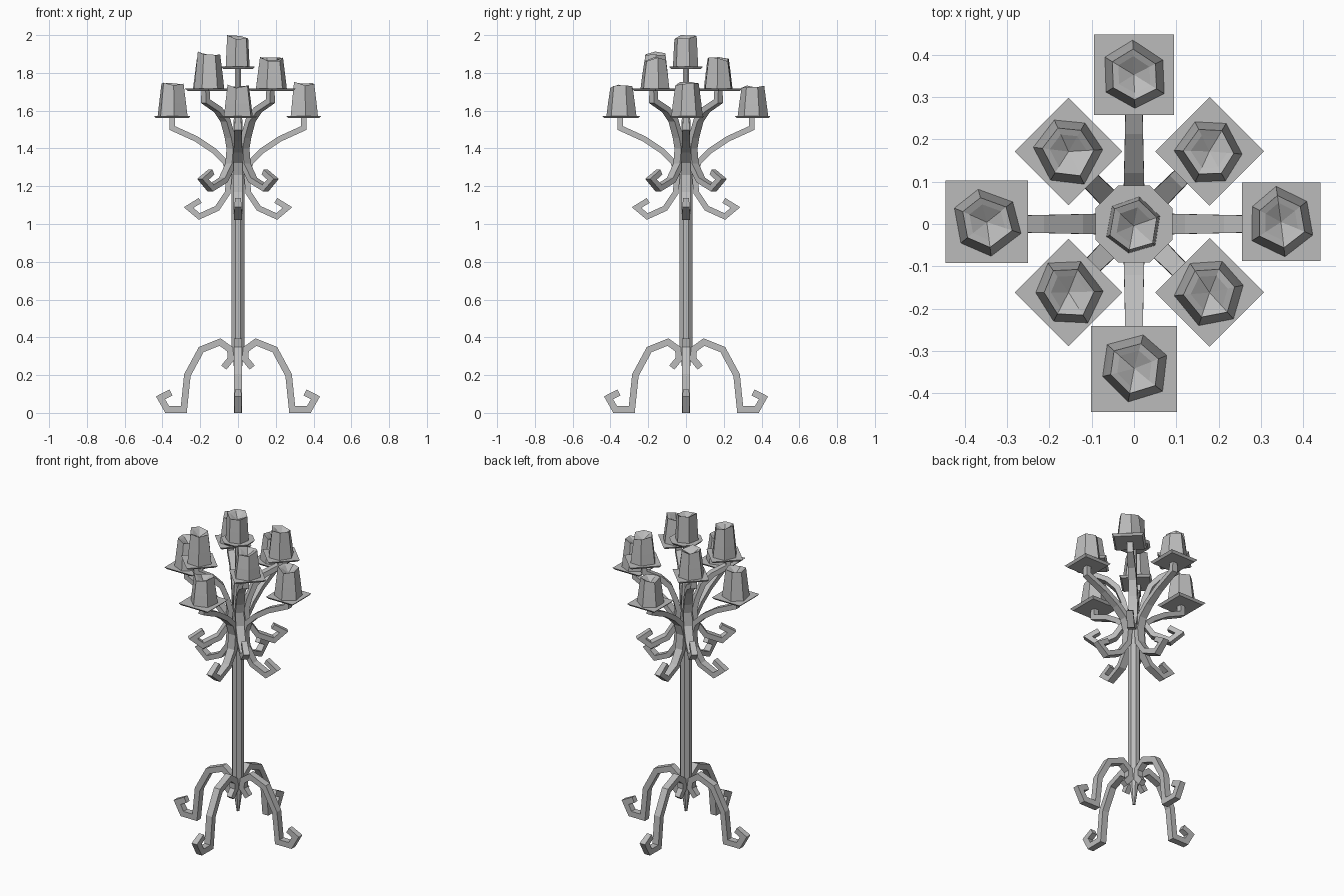
import bpy
import bmesh
import math
import random
from mathutils import Vector, Matrix

random.seed(4)
cube = bpy.data.objects.get("Cube")
if cube:
    bpy.data.objects.remove(cube, do_unlink=True)

grey = bpy.data.materials.new("plain grey")
grey.use_nodes = True
colour = (0.5, 0.5, 0.5, 1)
grey.diffuse_color = colour
grey.node_tree.nodes["Principled BSDF"].inputs["Base Color"].default_value = colour


def make_object(name, bm, matrix=Matrix()):
    bmesh.ops.recalc_face_normals(bm, faces=bm.faces)
    mesh = bpy.data.meshes.new(name)
    bm.to_mesh(mesh)
    bm.free()
    mesh.materials.append(grey)
    obj = bpy.data.objects.new(name, mesh)
    obj.matrix_world = matrix
    bpy.context.collection.objects.link(obj)
    return obj


def skin(bm, rings):
    """Joins rings of vertices and caps both ends."""
    n = len(rings[0])
    for a, b in zip(rings, rings[1:]):
        for i in range(n):
            j = (i + 1) % n
            bm.faces.new((a[i], a[j], b[j], b[i]))
    bm.faces.new(rings[0])
    bm.faces.new(rings[-1])


def loft(name, sections, sides, turn, location=(0, 0, 0)):
    """Stacks regular polygons given as (height, radius)."""
    bm = bmesh.new()
    angles = [math.radians(turn) + math.tau * i / sides for i in range(sides)]
    skin(bm, [[bm.verts.new((r * math.cos(a), r * math.sin(a), z)) for a in angles]
              for z, r in sections])
    return make_object(name, bm, Matrix.Translation(location))


def bar(name, path, thick, widths, angle):
    """Sweeps a mitred rectangle along a path of (radius, height)."""
    bm = bmesh.new()
    pts = [Vector(p) for p in path]
    rings = []
    for i, p in enumerate(pts):
        before = (p - pts[i - 1]).normalized() if i else None
        after = (pts[i + 1] - p).normalized() if i + 1 < len(pts) else None
        before, after = before or after, after or before
        tangent = (before + after).normalized()
        offset = Vector((-tangent.y, tangent.x)) * thick / 2 / max(tangent.dot(after), 0.6)
        w = widths[0] + (widths[1] - widths[0]) * math.sin(math.pi * i / (len(pts) - 1))
        a, b = p + offset, p - offset
        rings.append([bm.verts.new((q.x, s * w / 2, q.y))
                      for q, s in ((a, -1), (a, 1), (b, 1), (b, -1))])
    skin(bm, rings)
    return make_object(name, bm, Matrix.Rotation(math.radians(angle), 4, 'Z'))


def candle(name, location, radius, top, height, turn):
    """Uneven six-sided candle with a sunken wax pool."""
    bm = bmesh.new()
    angles = [math.radians(turn + 60 * i + random.uniform(-5, 5)) for i in range(6)]
    wobble = [random.uniform(0.93, 1.05) for _ in angles]
    drop = [random.uniform(0, 0.022) for _ in angles]
    drop[2] = 0
    rings = []
    for level, r, sag in ((0, radius, 0), (0.4, radius * 0.6 + top * 0.4, 0),
                          (1, top, 1), (0.96, top * 0.72, 1)):
        rings.append([bm.verts.new((r * k * math.cos(a), r * k * math.sin(a),
                                    height * level - d * sag))
                      for a, k, d in zip(angles, wobble, drop)])
    skin(bm, rings)
    pool = [f for f in bm.faces if all(v in rings[-1] for v in f.verts)]
    centre = bmesh.ops.poke(bm, faces=pool)["verts"][0]
    centre.co.z -= 0.025
    make_object(name, bm, Matrix.Translation(location))


# Central pole with pointed foot and slim neck
loft("pole", [(0.13, 0.008), (0.2, 0.018), (0.34, 0.036), (1.3, 0.036),
              (1.56, 0.024), (1.6, 0.017), (1.825, 0.017)], 8, 22.5)
loft("top_plate", [(1.82, 0.085), (1.835, 0.098)], 8, 22.5)
candle("top_candle", (0, -0.005, 1.835), 0.068, 0.06, 0.165, 82)

# Four scrolled feet
leg_path = [(0.075, 0.24), (0.038, 0.285), (0.04, 0.335), (0.095, 0.375), (0.195, 0.335),
            (0.268, 0.2), (0.287, 0.018), (0.375, 0.018), (0.41, 0.08), (0.355, 0.108)]
for side, angle in (("left", 0), ("back", 90), ("right", 180), ("front", 270)):
    bar(side + "_leg", leg_path, 0.035, (0.033, 0.042), angle)

# Branches share a lower scroll; the diagonal ones sit higher
scroll = [(0.2, 1.125), (0.262, 1.087), (0.205, 1.04), (0.11, 1.083), (0.055, 1.165)]
long_arm = scroll + [(0.046, 1.26), (0.068, 1.33), (0.13, 1.39), (0.22, 1.45),
                     (0.348, 1.508), (0.348, 1.56)]
short_arm = [(r, z + 0.15) for r, z in scroll] + [
    (0.046, 1.4), (0.06, 1.46), (0.095, 1.55), (0.15, 1.605), (0.243, 1.65), (0.243, 1.71)]

# name, angle, plate size, candle height, candle turn
branches = [
    ("left", 0, 0.186, 0.18, 95), ("back", 90, 0.19, 0.16, 88),
    ("right", 180, 0.195, 0.175, 100), ("front", 270, 0.203, 0.165, 78),
    ("back_left", 45, 0.182, 0.165, 60), ("back_right", 135, 0.18, 0.165, 58),
    ("front_right", 225, 0.18, 0.195, 65), ("front_left", 315, 0.182, 0.165, 68)]
for name, angle, size, height, turn in branches:
    diagonal = angle % 90 != 0
    bar(name + "_arm", short_arm if diagonal else long_arm, 0.03, (0.032, 0.05), angle)
    reach, z = (0.236, 1.705) if diagonal else (0.348, 1.56)
    a = math.radians(angle)
    spot = Vector((reach * math.cos(a), reach * math.sin(a), z))
    if diagonal:
        spot.x += 0.012
    spot.y += 0.005
    half = size / math.sqrt(2)
    loft(name + "_plate", [(0, half * 0.88), (0.013, half)], 4, angle + 45, spot)
    spot.z += 0.013
    candle(name + "_candle", spot, 0.082, 0.061, height, turn)
